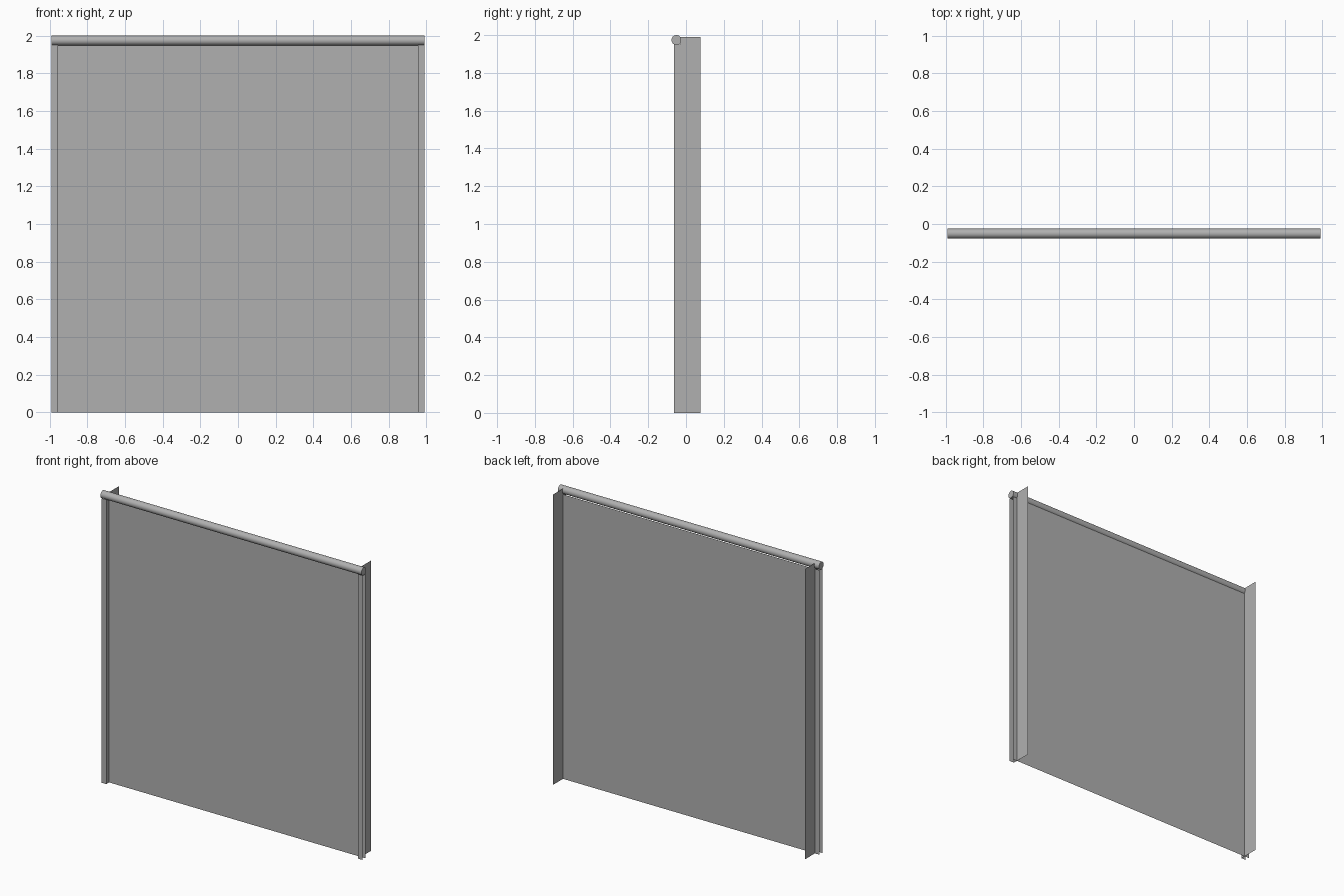
import bpy, bmesh, math

if "Cube" in bpy.data.objects:
    bpy.data.objects.remove(bpy.data.objects["Cube"])

HEIGHT = 1.99          # top of the side fins
SCREEN_TOP = 1.95      # panel and channels stop under the tube
INNER, OUTER = 0.955, 0.99
FRONT, SHEET, BACK = -0.063, -0.032, 0.077

grey = bpy.data.materials.new("dark_grey")
grey.diffuse_color = (0.435, 0.435, 0.435, 1)
grey.use_nodes = True
grey.node_tree.nodes["Principled BSDF"].inputs["Base Color"].default_value = grey.diffuse_color


def extruded_sheet(name, path, top):
    """Thin folded sheet: a plan path (x, y) drawn up from the ground."""
    bm = bmesh.new()
    low = [bm.verts.new((x, y, 0)) for x, y in path]
    high = [bm.verts.new((x, y, top)) for x, y in path]
    for i in range(len(path) - 1):
        bm.faces.new((low[i], low[i + 1], high[i + 1], high[i]))
    mesh = bpy.data.meshes.new(name)
    bm.to_mesh(mesh)
    bm.free()
    mesh.materials.append(grey)
    obj = bpy.data.objects.new(name, mesh)
    bpy.context.collection.objects.link(obj)


# Main screen sheet
extruded_sheet("screen_panel", [(-INNER, SHEET), (INNER, SHEET)], SCREEN_TOP)

# Side guides: channel open to the outside, plus a fin running backwards
for s, label in ((-1, "left"), (1, "right")):
    extruded_sheet(label + "_guide_channel",
                   [(s * OUTER, FRONT), (s * INNER, FRONT),
                    (s * INNER, SHEET), (s * OUTER, SHEET)], SCREEN_TOP)
    extruded_sheet(label + "_side_fin", [(s * INNER, SHEET), (s * INNER, BACK)], HEIGHT)

# Roller tube along the top edge
bpy.ops.mesh.primitive_cylinder_add(vertices=24, radius=0.026, depth=2 * OUTER,
                                    location=(0, -0.051, 1.974),
                                    rotation=(0, math.pi / 2, 0))
tube = bpy.context.object
tube.name = "roller_tube"
tube.data.materials.append(grey)
bpy.ops.object.shade_smooth_by_angle(angle=math.radians(40))
